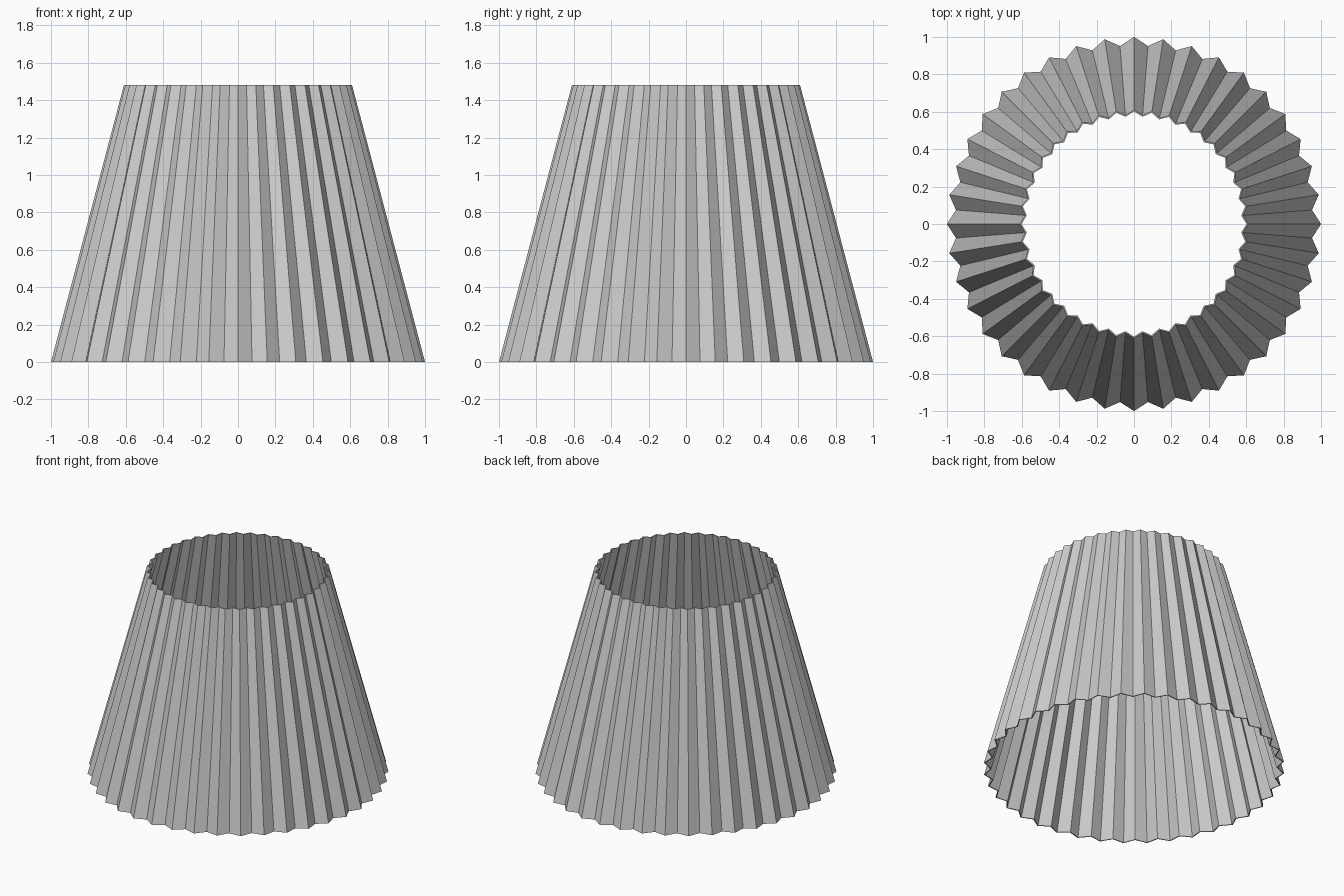
import bpy
import bmesh
from math import cos, sin, pi

cube = bpy.data.objects.get("Cube")
if cube:
    bpy.data.objects.remove(cube, do_unlink=True)

PLEATS = 40
HEIGHT = 1.48
BOTTOM_RADIUS = 1.0
TOP_RADIUS = 0.61
VALLEY = 0.955      # valley radius relative to the ridge radius
THICKNESS = 0.008

# Single fabric colour
fabric = bpy.data.materials.new("light_grey_fabric")
fabric.use_nodes = True
colour = (0.6, 0.6, 0.6, 1.0)
fabric.diffuse_color = colour
fabric.node_tree.nodes["Principled BSDF"].inputs["Base Color"].default_value = colour


def pleated_ring(bm, radius, z):
    """Zigzag ring alternating between ridges and valleys."""
    ring = []
    for i in range(PLEATS * 2):
        a = pi * i / PLEATS
        r = radius * (VALLEY if i % 2 else 1.0)
        ring.append(bm.verts.new((r * cos(a), r * sin(a), z)))
    return ring


# Open pleated cone between two zigzag rings
bm = bmesh.new()
low = pleated_ring(bm, BOTTOM_RADIUS, 0)
high = pleated_ring(bm, TOP_RADIUS, HEIGHT)
for i in range(len(low)):
    j = (i + 1) % len(low)
    bm.faces.new((low[i], low[j], high[j], high[i]))

# Inner lining, offset towards the axis, with level rims
inner_low = pleated_ring(bm, BOTTOM_RADIUS - THICKNESS, 0)
inner_high = pleated_ring(bm, TOP_RADIUS - THICKNESS, HEIGHT)
for i in range(len(low)):
    j = (i + 1) % len(low)
    bm.faces.new((inner_low[j], inner_low[i], inner_high[i], inner_high[j]))
    bm.faces.new((high[i], high[j], inner_high[j], inner_high[i]))
    bm.faces.new((low[j], low[i], inner_low[i], inner_low[j]))

mesh = bpy.data.meshes.new("pleated_lampshade")
bm.to_mesh(mesh)
bm.free()
mesh.materials.append(fabric)
shade = bpy.data.objects.new("pleated_lampshade", mesh)
bpy.context.collection.objects.link(shade)
